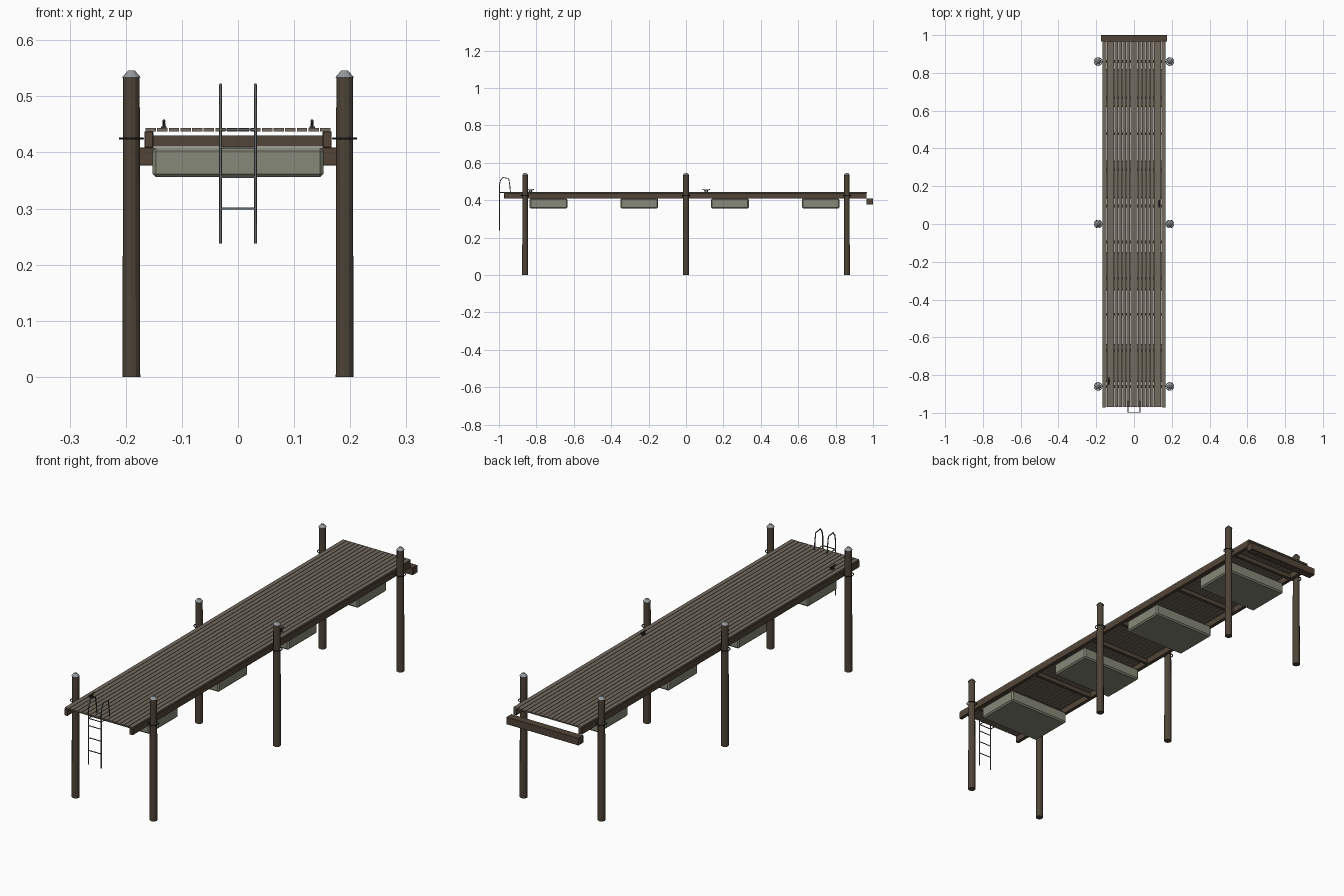
import bpy, bmesh, math
from mathutils import Vector

if "Cube" in bpy.data.objects:
    bpy.data.objects.remove(bpy.data.objects["Cube"])


def mat(name, c):
    m = bpy.data.materials.new(name)
    m.diffuse_color = (*c, 1)
    m.use_nodes = True
    m.node_tree.nodes["Principled BSDF"].inputs["Base Color"].default_value = m.diffuse_color
    return m


PLANK = mat("weathered_plank", (0.17, 0.145, 0.115))
WOOD = mat("frame_wood", (0.085, 0.06, 0.04))
PILE = mat("pile_wood", (0.075, 0.058, 0.04))
FLOAT = mat("float_plastic", (0.24, 0.25, 0.19))
STEEL = mat("ladder_steel", (0.13, 0.14, 0.14))
IRON = mat("dark_iron", (0.03, 0.03, 0.035))
CAP = mat("cap_metal", (0.3, 0.32, 0.33))


def box(name, lo, hi, m, bevel=0.0):
    bm = bmesh.new()
    bmesh.ops.create_cube(bm, size=1)
    for v in bm.verts:
        v.co = Vector([lo[i] + (v.co[i] + 0.5) * (hi[i] - lo[i]) for i in range(3)])
    me = bpy.data.meshes.new(name)
    bm.to_mesh(me)
    bm.free()
    o = bpy.data.objects.new(name, me)
    bpy.context.collection.objects.link(o)
    me.materials.append(m)
    if bevel:
        b = o.modifiers.new("bevel", "BEVEL")
        b.width = bevel
        b.segments = 1
    return o


def cone(name, x, y, z0, z1, r0, r1, m, n=12):
    bpy.ops.mesh.primitive_cone_add(vertices=n, radius1=r0, radius2=r1, depth=z1 - z0,
                                    location=(x, y, (z0 + z1) / 2))
    o = bpy.context.object
    o.name = name
    o.data.materials.append(m)
    return o


def tube(name, pts, r, m):
    cu = bpy.data.curves.new(name, "CURVE")
    cu.dimensions = "3D"
    cu.bevel_depth = r
    cu.bevel_resolution = 1
    cu.use_fill_caps = True
    s = cu.splines.new("POLY")
    s.points.add(len(pts) - 1)
    for p, q in zip(s.points, pts):
        p.co = (*q, 1)
    o = bpy.data.objects.new(name, cu)
    bpy.context.collection.objects.link(o)
    cu.materials.append(m)
    return o


# deck planks running lengthwise
N, HALF = 16, 0.166
pitch = 2 * HALF / N
for i in range(N):
    x = -HALF + i * pitch
    box("deck_plank", (x + 0.0011, -0.97, 0.4375), (x + pitch - 0.0011, 0.967, 0.4435), PLANK)

# side stringers
for s in (-1, 1):
    a, b = sorted((s * 0.151, s * 0.167))
    box("side_stringer", (a, -0.972, 0.409), (b, 0.965, 0.4375), WOOD, 0.001)

# cross joists
for i in range(10):
    y = -0.86 + i * 1.72 / 9
    box("cross_joist", (-0.151, y - 0.007, 0.411), (0.151, y + 0.007, 0.43), WOOD)

# shore end beam
box("end_beam", (-0.176, 0.965, 0.377), (0.176, 1.0, 0.409), WOOD, 0.001)

# floats
for y in (-0.735, -0.25, 0.235, 0.72):
    box("float", (-0.152, y - 0.101, 0.356), (0.152, y + 0.101, 0.409), FLOAT, 0.006)

# piles with caps, sliding hoops and brackets
for s in (-1, 1):
    for y in (-0.86, 0, 0.86):
        x = s * 0.19
        cone("pile", x, y, 0, 0.534, 0.0158, 0.0148, PILE)
        cone("pile_cap", x, y, 0.534, 0.546, 0.0165, 0.006, CAP)
        bpy.ops.mesh.primitive_torus_add(location=(x, y, 0.425), major_radius=0.0205,
                                         minor_radius=0.002, major_segments=20, minor_segments=6)
        o = bpy.context.object
        o.name = "pile_hoop"
        o.data.materials.append(IRON)
        bpy.ops.object.shade_smooth_by_angle()

# mooring cleats
for x, y in ((-0.132, -0.832), (0.132, 0.108)):
    box("cleat_base", (x - 0.005, y - 0.010, 0.4435), (x + 0.005, y + 0.010, 0.446), IRON)
    for d in (-0.006, 0.006):
        cone("cleat_post", x, y + d, 0.446, 0.455, 0.0028, 0.0022, IRON, 8)
    tube("cleat_horn", [(x, y - 0.02, 0.4565), (x, y - 0.008, 0.455), (x, y + 0.008, 0.455),
                        (x, y + 0.02, 0.4565)], 0.0028, IRON)

# ladder with hooped handrails
for x in (-0.031, 0.031):
    tube("ladder_rail", [(x, -0.997, 0.238), (x, -0.997, 0.48), (x, -0.992, 0.505),
                         (x, -0.98, 0.521), (x, -0.948, 0.516), (x, -0.942, 0.48),
                         (x, -0.939, 0.443)], 0.0026, STEEL)
for z in (0.3, 0.356, 0.409, 0.441):
    tube("ladder_rung", [(-0.031, -0.997, z), (0.031, -0.997, z)], 0.002, STEEL)
for x in (-0.031, 0.031):
    tube("ladder_bracket", [(x, -0.997, 0.441), (x, -0.968, 0.441)], 0.002, STEEL)
